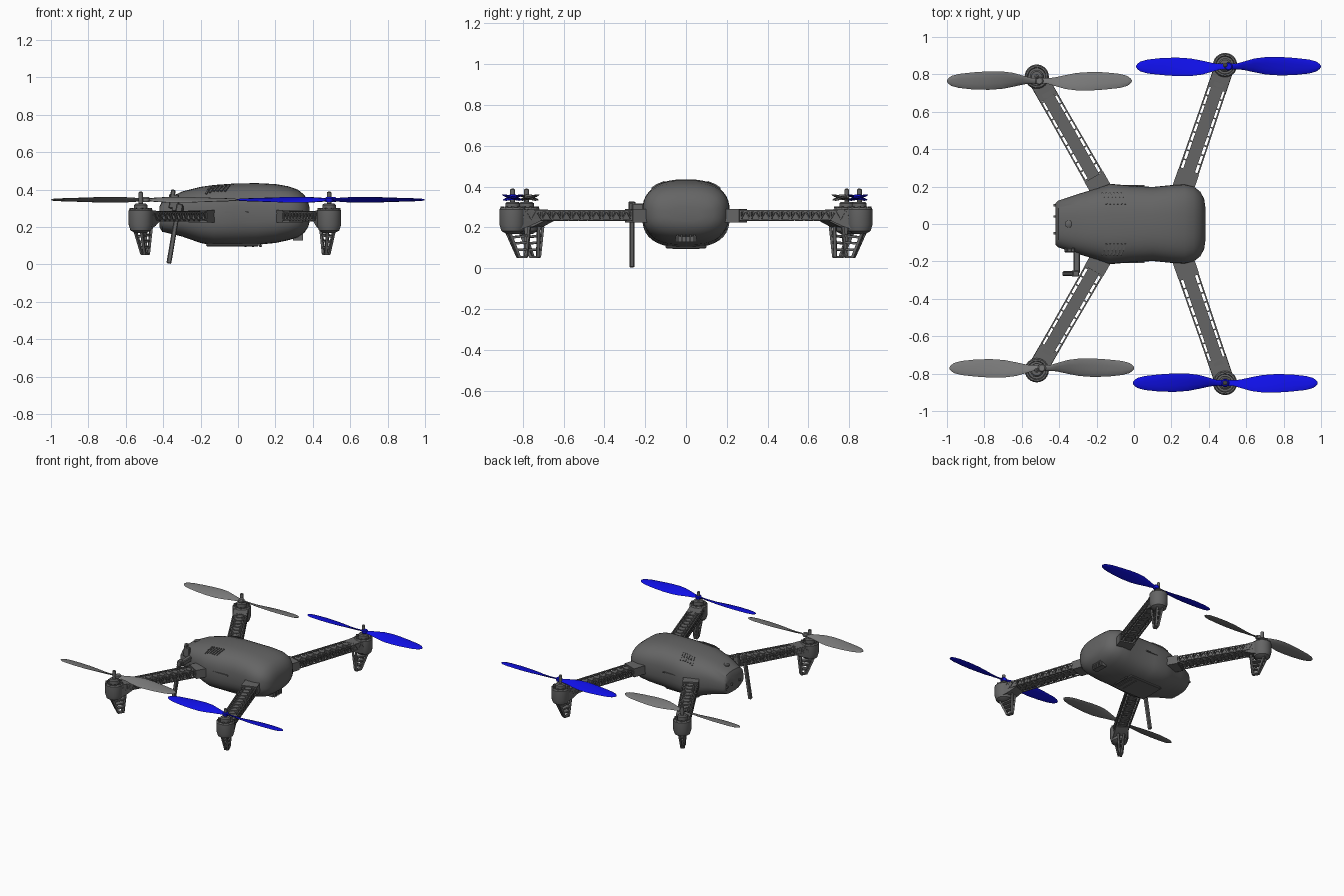
import bpy, bmesh, math
from mathutils import Vector, Matrix

if "Cube" in bpy.data.objects:
    bpy.data.objects.remove(bpy.data.objects["Cube"])


def material(name, rgb):
    m = bpy.data.materials.new(name)
    m.use_nodes = True
    m.diffuse_color = (*rgb, 1)
    m.node_tree.nodes["Principled BSDF"].inputs["Base Color"].default_value = (*rgb, 1)
    return m


GREY = material("dark grey plastic", (0.13, 0.13, 0.13))
LIGHT = material("mid grey blade", (0.19, 0.19, 0.19))
BLUE = material("blue blade", (0.005, 0.005, 0.8))
UP = Vector((0, 0, 1))


def finish(name, bm, mat, matrix=Matrix(), angle=30):
    bmesh.ops.recalc_face_normals(bm, faces=bm.faces)
    me = bpy.data.meshes.new(name)
    bm.to_mesh(me)
    bm.free()
    me.materials.append(mat)
    ob = bpy.data.objects.new(name, me)
    ob.matrix_world = matrix
    bpy.context.collection.objects.link(ob)
    bpy.ops.object.select_all(action="DESELECT")
    ob.select_set(True)
    bpy.context.view_layer.objects.active = ob
    bpy.ops.object.shade_smooth_by_angle(angle=math.radians(angle))
    return ob


def box(bm, c, s):
    m = Matrix.Translation(c) @ Matrix.Diagonal((*s, 1))
    bmesh.ops.create_cube(bm, size=1, matrix=m)


def strut(bm, a, b, w, h):
    """Square bar between two points."""
    a, b = Vector(a), Vector(b)
    d = b - a
    m = Matrix.Translation((a + b) / 2) @ d.to_track_quat("X", "Z").to_matrix().to_4x4()
    bmesh.ops.create_cube(bm, size=1, matrix=m @ Matrix.Diagonal((d.length, w, h, 1)))


def loft(bm, rings):
    rows = [[bm.verts.new(p) for p in r] for r in rings]
    n = len(rows[0])
    for a, b in zip(rows, rows[1:]):
        for i in range(n):
            j = (i + 1) % n
            bm.faces.new((a[i], a[j], b[j], b[i]))
    bm.faces.new(rows[0][::-1])
    bm.faces.new(rows[-1])


def lathe(bm, profile, n=24):
    turn = [2 * math.pi * i / n for i in range(n)]
    loft(bm, [[(r * math.cos(t), r * math.sin(t), z) for t in turn] for r, z in profile])


def power(v, n):
    return math.copysign(abs(v) ** (2 / n), v)


# Body shell: rounded sections (x, half width, bottom, top)
SECTIONS = [(-0.42, 0.11, 0.20, 0.31), (-0.405, 0.125, 0.175, 0.34), (-0.30, 0.16, 0.15, 0.39),
            (-0.20, 0.19, 0.115, 0.415), (-0.13, 0.215, 0.102, 0.425), (-0.02, 0.205, 0.10, 0.433),
            (0.10, 0.198, 0.105, 0.435), (0.20, 0.208, 0.115, 0.43), (0.27, 0.212, 0.13, 0.418),
            (0.32, 0.20, 0.145, 0.40), (0.355, 0.172, 0.17, 0.372), (0.375, 0.135, 0.20, 0.335),
            (0.383, 0.08, 0.23, 0.30)]


def section(x):
    for a, b in zip(SECTIONS, SECTIONS[1:]):
        if a[0] <= x <= b[0]:
            t = (x - a[0]) / (b[0] - a[0])
            return [p + (q - p) * t for p, q in zip(a[1:], b[1:])]


def skin(x, y):
    """Height of the upper shell above a point."""
    w, lo, hi = section(x)
    return (lo + hi) / 2 + (hi - lo) / 2 * (1 - min(1, abs(y) / w) ** 2.7) ** (1 / 2.7)


bm = bmesh.new()
turn = [2 * math.pi * i / 40 for i in range(40)]
loft(bm, [[(x, w * power(math.cos(t), 2.7), (lo + hi) / 2 + (hi - lo) / 2 * power(math.sin(t), 2.7))
           for t in turn] for x, w, lo, hi in SECTIONS])
finish("body_shell", bm, GREY, angle=35)

# Slatted vents on the rear shoulders
for side, label in ((1, "left"), (-1, "right")):
    bm = bmesh.new()
    for i in range(6):
        x = -0.17 + 0.02 * i
        pts = [(x + dx, side * y) for dx, y in ((0, 0.165), (0.012, 0.14), (0.024, 0.105))]
        pts = [(px, py, skin(px, py)) for px, py in pts]
        for a, b in zip(pts, pts[1:]):
            strut(bm, a, b, 0.01, 0.012)
    finish(label + "_vent", bm, GREY)

# Belly battery cover, side slots, nose camera and rear connectors
bm = bmesh.new()
box(bm, (-0.03, 0, 0.104), (0.28, 0.20, 0.014))
for i in range(3):
    box(bm, (0.04 + 0.04 * i, 0, 0.1), (0.015, 0.14, 0.012))
bmesh.ops.bevel(bm, geom=bm.edges[:], offset=0.004, segments=1, affect="EDGES")
finish("belly_cover", bm, GREY)

bm = bmesh.new()
for s in (-1, 1):
    box(bm, (-0.02, s * 0.203, 0.28), (0.15, 0.012, 0.008))
finish("side_slots", bm, GREY)

bm = bmesh.new()
box(bm, (0.315, 0, 0.15), (0.04, 0.10, 0.045))
for i in range(-2, 3):
    box(bm, (0.34, i * 0.02, 0.15), (0.016, 0.007, 0.045))
finish("nose_camera", bm, GREY)

bm = bmesh.new()
for y in (-0.05, 0.04, 0.1):
    box(bm, (-0.422, y, 0.25), (0.018, 0.012, 0.015))
finish("rear_connectors", bm, GREY)

bm = bmesh.new()
lathe(bm, [(0.02, 0), (0.02, 0.012), (0.012, 0.016)], 16)
finish("power_button", bm, GREY, Matrix.Translation((-0.35, 0, skin(-0.35, 0) - 0.006)))

# Whip antenna with its bracket on the right rear
bm = bmesh.new()
strut(bm, (-0.37, -0.265, 0.005), (-0.318, -0.265, 0.31), 0.026, 0.026)
strut(bm, (-0.318, -0.265, 0.28), (-0.31, -0.265, 0.325), 0.034, 0.036)
box(bm, (-0.307, -0.20, 0.30), (0.034, 0.13, 0.035))
box(bm, (-0.335, -0.14, 0.33), (0.04, 0.025, 0.09))
strut(bm, (-0.36, -0.14, 0.30), (-0.345, -0.14, 0.40), 0.025, 0.025)
bmesh.ops.bevel(bm, geom=bm.edges[:], offset=0.005, segments=1, affect="EDGES")
finish("antenna", bm, GREY)


def make_arm(label, root, hub):
    """Truss arm, in a frame with x running from the root to the motor."""
    d = Vector((hub[0] - root[0], hub[1] - root[1], 0))
    length = d.length
    frame = Matrix.Translation((*root, 0)) @ Matrix.Rotation(math.atan2(d.y, d.x), 4, "Z")
    bm = bmesh.new()
    end = length - 0.03
    box(bm, (end / 2, 0, 0.258), (end, 0.066, 0.044))
    box(bm, (0.04, 0, 0.258), (0.12, 0.115, 0.066))
    cells = round(end / 0.052)
    step = end / cells
    for s in (-1, 1):
        for z in (0.238, 0.28):
            strut(bm, (0, s * 0.053, z), (end, s * 0.047, z), 0.008, 0.008)
        for i in range(cells):
            x = i * step
            strut(bm, (x, s * 0.05, 0.238), (x + step / 2, s * 0.05, 0.28), 0.006, 0.006)
            strut(bm, (x + step / 2, s * 0.05, 0.28), (x + step, s * 0.05, 0.238), 0.006, 0.006)
    # Cross ribs and six-sided pads along the top and underside
    for i in range(cells):
        x = (i + 0.5) * step
        box(bm, (i * step, 0, 0.259), (0.008, 0.104, 0.048))
        for z in (0.28, 0.236):
            pad = Matrix.Translation((x, 0, z)) @ Matrix.Diagonal((0.75, 1.15, 1, 1))
            bmesh.ops.create_cone(bm, cap_ends=True, segments=6, radius1=0.026, radius2=0.026,
                                  depth=0.012, matrix=pad @ Matrix.Rotation(math.pi / 2, 4, "Z"))
    finish(label + "_arm", bm, GREY, frame)

    # Motor pod with a fairing back to the arm
    bm = bmesh.new()
    lathe(bm, [(0.03, 0.168), (0.055, 0.182), (0.065, 0.215), (0.065, 0.288), (0.058, 0.298),
               (0.05, 0.298), (0.046, 0.286), (0.036, 0.286), (0.036, 0.318), (0.028, 0.325),
               (0.012, 0.325), (0.012, 0.385), (0.005, 0.39)])
    loft(bm, [[(x, s * w, z) for s, z in ((-1, lo), (1, lo), (1, hi), (-1, hi))]
              for x, w, lo, hi in ((0, 0.055, 0.185, 0.29), (-0.07, 0.05, 0.205, 0.288),
                                   (-0.13, 0.045, 0.232, 0.284))])
    for i in range(10):
        t = 2 * math.pi * i / 10
        box(bm, (0.054 * math.cos(t), 0.054 * math.sin(t), 0.298), (0.012, 0.012, 0.008))
    pod = frame @ Matrix.Translation((length, 0, 0))
    finish(label + "_motor_pod", bm, GREY, pod)

    # Ladder-shaped landing leg leaning inward
    bm = bmesh.new()
    outer, inner = [(0.03, 0.19), (-0.03, 0.055)], [(-0.08, 0.205), (-0.068, 0.055)]
    for y in (-1, 1):
        for (x0, z0), (x1, z1) in (outer, inner):
            strut(bm, (x0, y * 0.02, z0), (x1, y * 0.008, z1), 0.014, 0.014)
    for t in (0.3, 0.52, 0.75, 1):
        a = Vector(outer[0]).lerp(Vector(outer[1]), t)
        b = Vector(inner[0]).lerp(Vector(inner[1]), t)
        strut(bm, (a.x + 0.004, 0, a.y), (b.x - 0.004, 0, b.y), 0.044 - 0.016 * t, 0.011)
    finish(label + "_leg", bm, GREY, pod)


# Blade stations (radius, half chord, sideways offset, pitch in degrees)
BLADE = [(0, 0.016, 0, 0), (0.04, 0.017, 0, 30), (0.08, 0.025, 0.004, 28), (0.14, 0.04, 0.006, 22),
         (0.20, 0.049, 0.004, 18), (0.27, 0.051, 0.002, 14), (0.35, 0.047, 0, 11),
         (0.43, 0.038, 0, 9), (0.47, 0.027, 0, 8), (0.487, 0.014, 0, 7), (0.494, 0.004, 0, 7)]


def make_propeller(label, hub, mat, spin):
    bm = bmesh.new()
    for side in (0, math.pi):
        rings = []
        for r, c, off, pitch in BLADE:
            p = math.radians(pitch) * spin
            ring = []
            for k in range(10):
                t = 2 * math.pi * k / 10
                v, h = c * math.cos(t), min(0.006, c * 0.3) * math.sin(t)
                q = Vector((r, spin * off + v * math.cos(p) - h * math.sin(p),
                            v * math.sin(p) + h * math.cos(p)))
                ring.append(Matrix.Rotation(side, 3, "Z") @ q)
            rings.append(ring)
        loft(bm, rings)
    lathe(bm, [(0.018, -0.012), (0.022, -0.006), (0.022, 0.008), (0.016, 0.014)], 16)
    finish(label + "_propeller", bm, mat, Matrix.Translation((*hub, 0.346)), 40)


for label, root, hub, prop, mat, spin in (
        ("front_left", (0.26, 0.185), (0.487, 0.85), (0.505, 0.842), BLUE, 1),
        ("front_right", (0.26, -0.185), (0.487, -0.85), (0.488, -0.85), BLUE, -1),
        ("rear_left", (-0.165, 0.165), (-0.52, 0.788), (-0.506, 0.765), LIGHT, -1),
        ("rear_right", (-0.165, -0.165), (-0.52, -0.782), (-0.493, -0.77), LIGHT, 1)):
    make_arm(label, root, hub)
    make_propeller(label, prop, mat, spin)
